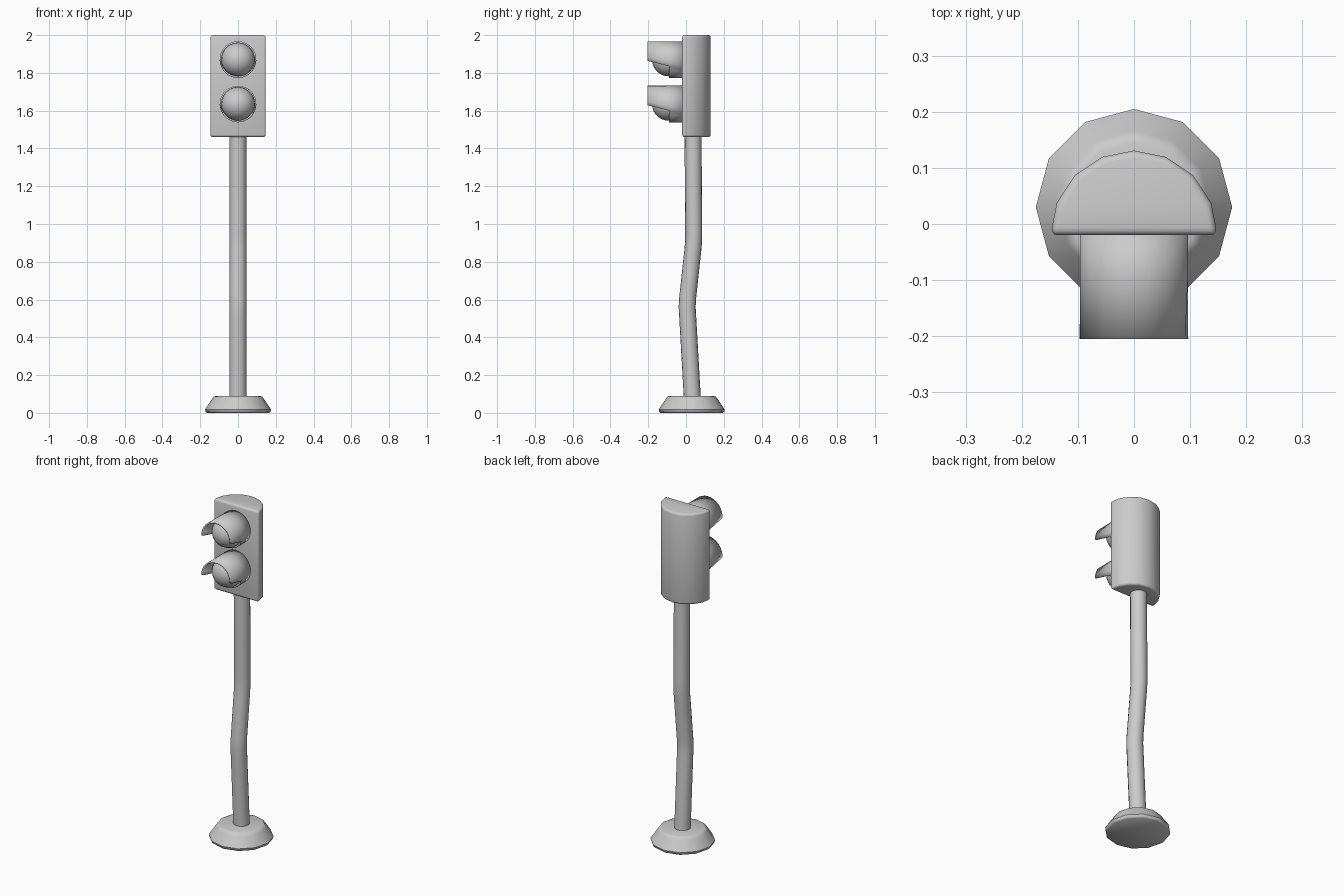
import bpy, bmesh, math
from math import sin, cos, pi

if "Cube" in bpy.data.objects:
    bpy.data.objects.remove(bpy.data.objects["Cube"])


def make(name, bm, angle=40):
    bmesh.ops.recalc_face_normals(bm, faces=bm.faces)
    me = bpy.data.meshes.new(name)
    bm.to_mesh(me)
    bm.free()
    ob = bpy.data.objects.new(name, me)
    bpy.context.collection.objects.link(ob)
    bpy.ops.object.select_all(action='DESELECT')
    bpy.context.view_layer.objects.active = ob
    ob.select_set(True)
    bpy.ops.object.shade_smooth_by_angle(angle=math.radians(angle))
    return ob


def stacked_rings(name, rings, n=12):
    """Capped tube through horizontal rings given as (centre y, z, radius)."""
    bm = bmesh.new()
    loops = [[bm.verts.new((r * cos(2 * pi * i / n), y + r * sin(2 * pi * i / n), z))
              for i in range(n)] for y, z, r in rings]
    for a, b in zip(loops, loops[1:]):
        for i in range(n):
            j = (i + 1) % n
            bm.faces.new((a[i], a[j], b[j], b[i]))
    bm.faces.new(loops[0][::-1])
    bm.faces.new(loops[-1])
    return make(name, bm)


# Foot and bent pole
stacked_rings("base", [(0.03, 0, 0.164), (0.03, 0.006, 0.172), (0.03, 0.018, 0.175),
                       (0.03, 0.074, 0.137), (0.03, 0.086, 0.128), (0.03, 0.09, 0.116)])
stacked_rings("pole", [(0.035, 0.05, 0.045), (0.009, 0.51, 0.045), (0.006, 0.56, 0.045),
                       (0.009, 0.61, 0.045), (0.037, 0.87, 0.045), (0.041, 0.92, 0.045),
                       (0.041, 0.97, 0.045), (0.037, 1.48, 0.045)], 16)

# D-shaped lamp housing
bm = bmesh.new()
outline = [(0.149 * cos(pi * i / 8), -0.02 + 0.151 * sin(pi * i / 8)) for i in range(9)]
face = bm.faces.new([bm.verts.new((x, y, 1.46)) for x, y in outline])
top = bmesh.ops.extrude_face_region(bm, geom=[face])
bmesh.ops.translate(bm, vec=(0, 0, 0.54),
                    verts=[v for v in top["geom"] if isinstance(v, bmesh.types.BMVert)])
edges = [e for e in bm.edges if e.calc_face_angle(0) > 0.8 or
         abs(e.verts[0].co.z - e.verts[1].co.z) < 1e-5]
bmesh.ops.bevel(bm, geom=edges, offset=0.013, segments=3, profile=0.5, affect='EDGES')
make("lamp_housing", bm)


def visor(name, z0, r=0.097, hood=16, low=8):
    """Round collar whose upper part runs forward as a hood."""
    a0, a1 = -0.37, -0.06

    def pt(a, y, rad=r):
        return bm.verts.new((rad * cos(a), y, z0 + rad * sin(a)))

    bm = bmesh.new()
    back_span = pi - 2 * a0
    angles = [a0 + back_span * i / hood for i in range(hood + 1)]
    angles += [pi - a0 + (2 * pi - back_span) * i / low for i in range(1, low)]
    rear = [pt(a, -0.01) for a in angles]
    mid = [pt(a, -0.09) for a in angles]
    front = [pt(a1 + (pi - 2 * a1) * i / hood, -0.205) for i in range(hood + 1)]
    n = len(angles)
    for i in range(n):
        j = (i + 1) % n
        bm.faces.new((rear[i], rear[j], mid[j], mid[i]))
    for i in range(hood):
        bm.faces.new((mid[i], mid[i + 1], front[i + 1], front[i]))
    # Normals must face outward so the wall thickens inward
    for f in bm.faces:
        f.normal_update()
        c = f.calc_center_median()
        if f.normal.x * c.x + f.normal.z * (c.z - z0) < 0:
            f.normal_flip()
    ob = make(name, bm)
    mod = ob.modifiers.new("wall", 'SOLIDIFY')
    mod.thickness = 0.009
    f = ob.data.polygons[0]
    outward = f.normal.x * f.center.x + f.normal.z * (f.center.z - z0) > 0
    mod.offset = -1 if outward else 1
    return ob


# Two lamps, each a hooded collar with a domed lens
for label, z in (("upper", 1.87), ("lower", 1.635)):
    visor(label + "_visor", z)
    bm = bmesh.new()
    bmesh.ops.create_uvsphere(bm, u_segments=24, v_segments=14, radius=0.088)
    bmesh.ops.translate(bm, verts=bm.verts, vec=(0, -0.092, z))
    make(label + "_lens", bm)
